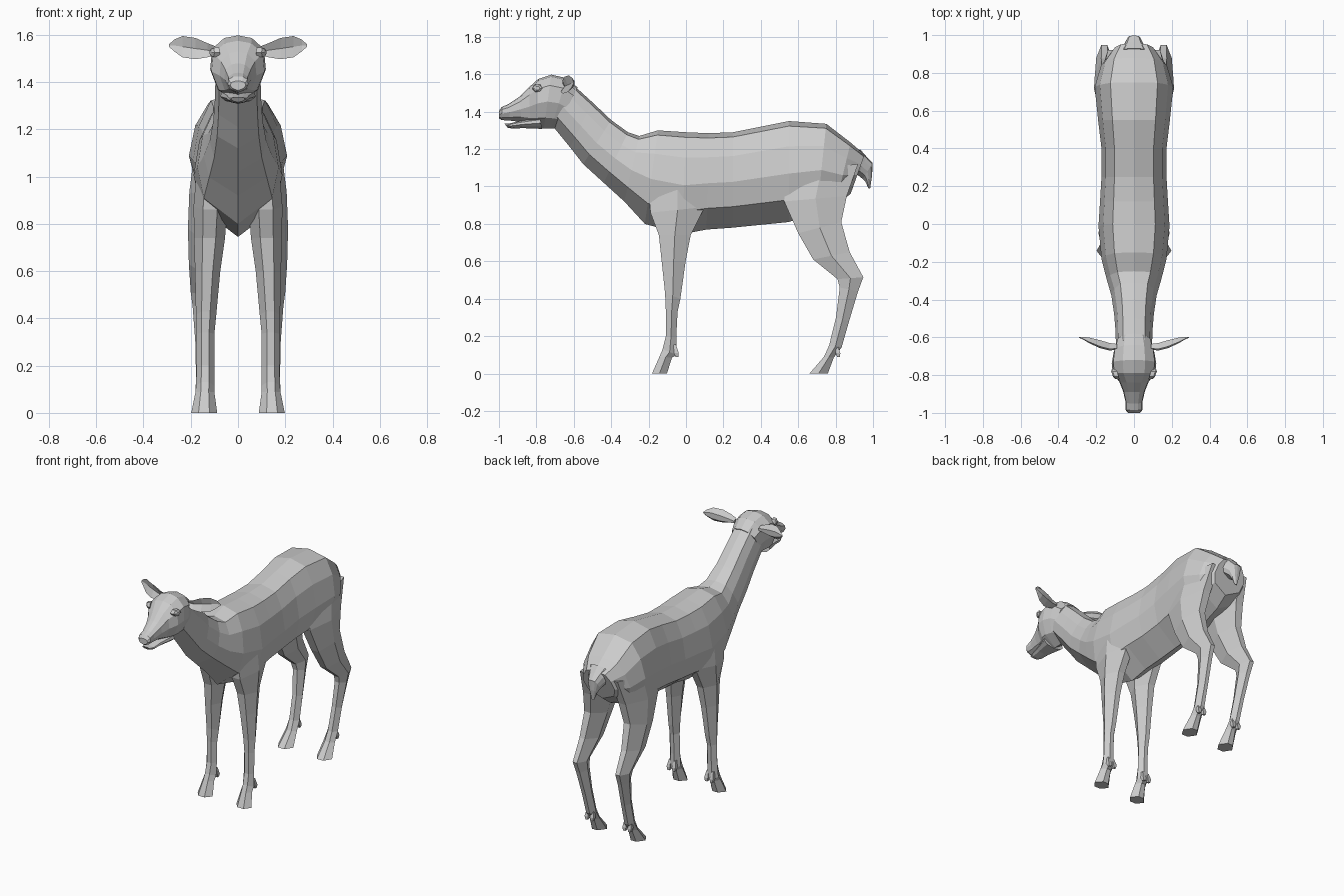
import bpy, bmesh
from mathutils import Vector

coat = bpy.data.materials.new("grey coat")
coat.diffuse_color = (0.6, 0.6, 0.6, 1)


def loft(name, rings, mirror=False):
    """Skin a list of closed rings, cap both ends, optionally mirror across x."""
    bm = bmesh.new()
    loops = [[bm.verts.new(p) for p in ring] for ring in rings]
    n = len(loops[0])
    for a, b in zip(loops, loops[1:]):
        for i in range(n):
            j = (i + 1) % n
            bm.faces.new((a[i], a[j], b[j], b[i]))
    bm.faces.new(loops[0])
    bm.faces.new(loops[-1])
    bmesh.ops.recalc_face_normals(bm, faces=bm.faces)
    mesh = bpy.data.meshes.new(name)
    bm.to_mesh(mesh)
    bm.free()
    mesh.materials.append(coat)
    obj = bpy.data.objects.new(name, mesh)
    bpy.context.collection.objects.link(obj)
    if mirror:
        mod = obj.modifiers.new("mirror", 'MIRROR')
        mod.use_mirror_merge = False
    return obj


def trunk_ring(yt, zt, yb, zb, w, shape):
    """Ten-sided symmetric section strung between a top and a bottom point."""
    top, bot = Vector((0, yt, zt)), Vector((0, yb, zb))
    half = [top.lerp(bot, t) + Vector((w * k, 0, 0)) for t, k in shape]
    left = [Vector((-p.x, p.y, p.z)) for p in reversed(half)]
    return [top] + half + [bot] + left


def leg_ring(yf, zf, yb, zb, xi, xo):
    """Six-sided section from a front edge to a back edge."""
    pts = ((0, .3), (0, .72), (.5, 1), (1, .68), (1, .32), (.5, 0))
    return [Vector((xi + (xo - xi) * u, yf + (yb - yf) * t, zf + (zb - zf) * t))
            for t, u in pts]


# Torso and neck: top y, z, bottom y, z, half width
body_shape = ((.05, .6), (.25, .87), (.52, 1), (.78, .84))
torso = [
    (-.61, 1.55, -.71, 1.32, .095), (-.50, 1.45, -.62, 1.21, .098),
    (-.40, 1.355, -.55, 1.12, .105), (-.31, 1.29, -.44, 1.02, .12),
    (-.25, 1.27, -.33, .92, .145), (-.15, 1.30, -.22, .80, .172),
    (0, 1.29, -.02, .745, .188), (.12, 1.285, .11, .77, .18),
    (.25, 1.29, .25, .78, .172), (.40, 1.32, .40, .795, .172),
    (.55, 1.35, .55, .81, .19), (.75, 1.335, .70, .86, .208),
    (.88, 1.235, .80, .90, .175), (.955, 1.17, .88, .96, .115),
]
loft("body", [trunk_ring(*r, body_shape) for r in torso])

# Skull and upper muzzle
head_shape = ((.04, .5), (.2, .93), (.5, 1), (.8, .72))
head = [
    (-.58, 1.53, -.69, 1.31, .09), (-.64, 1.58, -.72, 1.31, .108),
    (-.72, 1.598, -.76, 1.31, .118), (-.79, 1.575, -.79, 1.315, .112),
    (-.84, 1.53, -.83, 1.325, .078), (-.89, 1.48, -.88, 1.345, .058),
    (-.95, 1.44, -.94, 1.352, .044), (-.985, 1.425, -.985, 1.355, .044),
    (-1.0, 1.405, -1.0, 1.365, .032),
]
loft("head", [trunk_ring(*r, head_shape) for r in head])

# Lower jaw, slightly parted from the muzzle
jaw = [
    (-.78, 1.37, -.77, 1.308, .075), (-.88, 1.352, -.87, 1.312, .05),
    (-.94, 1.338, -.93, 1.31, .04), (-.972, 1.338, -.955, 1.315, .028),
]
loft("lower_jaw", [trunk_ring(*r, head_shape) for r in jaw])

# Eyes: small bulging lids on the sides of the skull
lid = ((-.026, 0), (-.012, .02), (.014, .018), (.026, 0), (.012, -.018), (-.012, -.018))
loft("eye", [[Vector((x + dy * s * .35, -.795 + dy * s, 1.525 + dz * s)) for dy, dz in lid]
             for x, s in ((.085, 1.1), (.108, 1), (.116, .55))], True)

# Ears: cupped leaves pointing outward; x, lower z, upper z, back y, thickness
ear = [
    (.09, 1.515, 1.55, -.635, .03), (.13, 1.505, 1.565, -.63, .04),
    (.18, 1.497, 1.587, -.615, .042), (.235, 1.505, 1.595, -.602, .03),
    (.27, 1.53, 1.58, -.597, .014), (.292, 1.55, 1.56, -.598, .004),
]
loft("ear", [[Vector((x, yb - d, lo)), Vector((x, yb - d * .45, lo * .5 + hi * .5)),
              Vector((x, yb - d * .8, hi)), Vector((x, yb, lo * .3 + hi * .7)),
              Vector((x, yb, lo * .7 + hi * .3))] for x, lo, hi, yb, d in ear], True)

# Front legs: front y, z, back y, z, inner x, outer x
front_leg = [
    (-.20, .98, .11, 1.0, .05, .178), (-.19, .86, .10, .89, .045, .188),
    (-.145, .74, .025, .74, .055, .186), (-.13, .60, -.002, .60, .075, .182),
    (-.112, .43, -.03, .40, .092, .178), (-.108, .34, -.045, .33, .10, .175),
    (-.108, .20, -.052, .20, .10, .175), (-.125, .13, -.05, .10, .10, .178),
    (-.142, .09, -.075, .085, .10, .18), (-.182, 0, -.102, 0, .088, .198),
]
loft("front_leg", [leg_ring(*r) for r in front_leg], True)

# Hind legs
hind_leg = [
    (.53, 1.08, .92, 1.12, .04, .185), (.525, .92, .86, .95, .055, .206),
    (.60, .75, .83, .81, .08, .212), (.68, .61, .875, .65, .10, .208),
    (.81, .505, .948, .515, .115, .20), (.822, .46, .92, .44, .115, .192),
    (.802, .30, .872, .28, .11, .18), (.765, .15, .832, .14, .105, .178),
    (.738, .09, .79, .085, .10, .18), (.66, 0, .758, 0, .088, .198),
]
loft("hind_leg", [leg_ring(*r) for r in hind_leg], True)

# Dewclaws above the hooves, two per leg
for part, y in (("front_dewclaw", -.052), ("hind_dewclaw", .812)):
    for side, x in (("inner", .12), ("outer", .158)):
        loft(part + "_" + side,
             [[Vector((x + s * a, y + dy + s * b, z)) for a, b in
               ((-1, -1), (1, -1), (1, 1), (-1, 1))]
              for z, dy, s in ((.155, -.008, .006), (.11, 0, .013), (.088, .004, .008))], True)

# Tail
tail = [
    (.93, 1.20, .87, 1.07, .085), (.965, 1.16, .92, 1.06, .058),
    (.998, 1.125, .945, 1.04, .04), (.995, 1.06, .96, 1.025, .026),
    (.985, .99, .975, .99, .008),
]
loft("tail", [trunk_ring(*r, body_shape) for r in tail])
